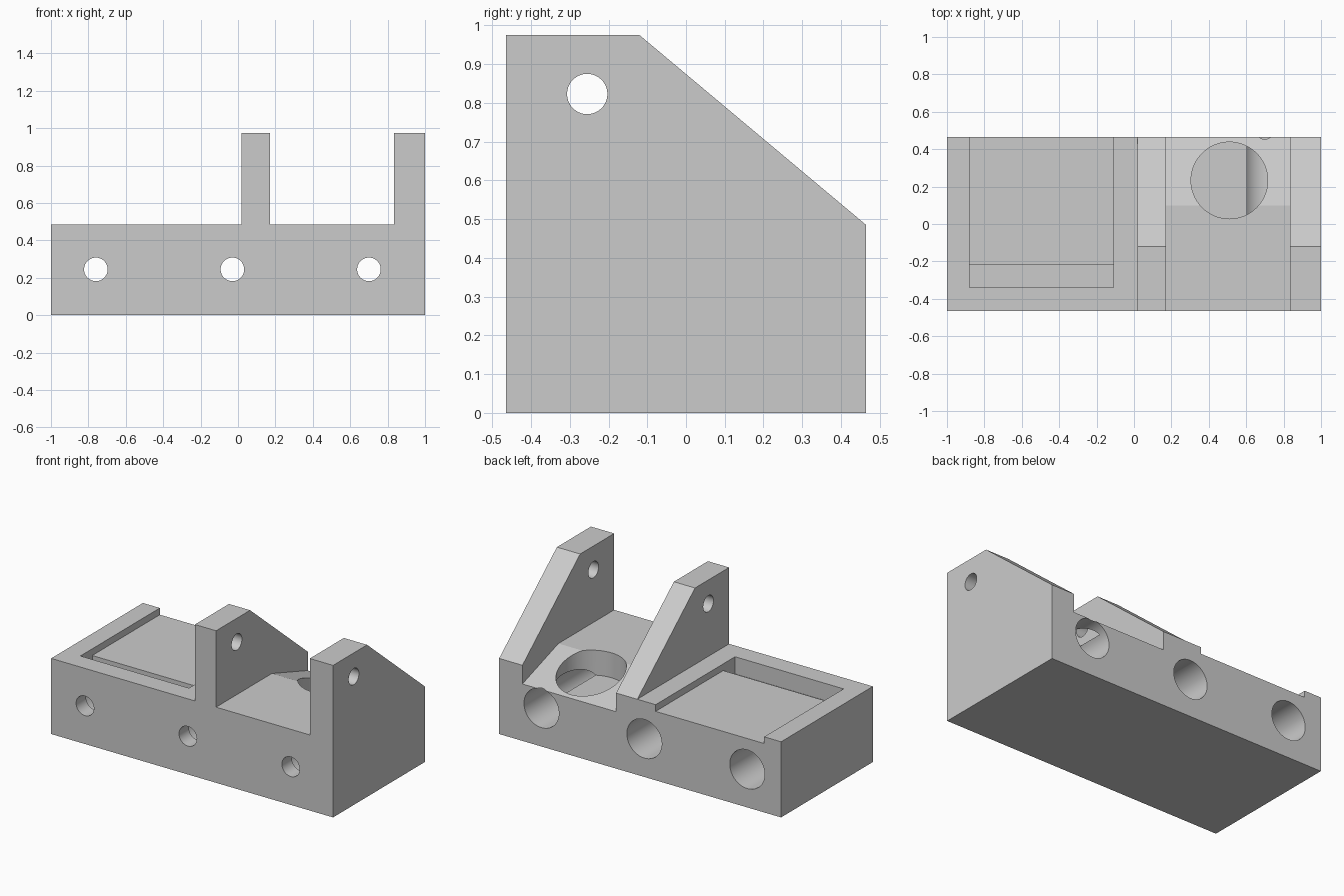
import bpy
import bmesh
import math
from mathutils import Matrix, Vector

default = bpy.data.objects.get("Cube")
if default:
    bpy.data.objects.remove(default, do_unlink=True)

grey = bpy.data.materials.new("plain grey")
grey.use_nodes = True
colour = (0.6, 0.6, 0.6, 1)
grey.diffuse_color = colour
grey.node_tree.nodes["Principled BSDF"].inputs["Base Color"].default_value = colour

HALF_DEPTH = 0.465
DECK = 0.485
HEIGHT = 0.975


def finish(bm, name):
    bmesh.ops.recalc_face_normals(bm, faces=bm.faces)
    mesh = bpy.data.meshes.new(name)
    bm.to_mesh(mesh)
    bm.free()
    obj = bpy.data.objects.new(name, mesh)
    bpy.context.collection.objects.link(obj)
    return obj


def prism(name, profile, x0, x1):
    """Extrude a (y, z) profile along x."""
    bm = bmesh.new()
    face = bm.faces.new([bm.verts.new((x0, y, z)) for y, z in profile])
    moved = bmesh.ops.extrude_face_region(bm, geom=[face])["geom"]
    verts = [v for v in moved if isinstance(v, bmesh.types.BMVert)]
    bmesh.ops.translate(bm, verts=verts, vec=(x1 - x0, 0, 0))
    return finish(bm, name)


def box(name, x0, x1, y0, y1, z0, z1):
    return prism(name, [(y0, z0), (y1, z0), (y1, z1), (y0, z1)], x0, x1)


def cylinder(name, start, end, radius):
    """Round cutter between two points."""
    start, end = Vector(start), Vector(end)
    axis = end - start
    matrix = Matrix.Translation((start + end) / 2) @ axis.to_track_quat("Z", "Y").to_matrix().to_4x4()
    bm = bmesh.new()
    bmesh.ops.create_cone(bm, cap_ends=True, segments=64, radius1=radius,
                          radius2=radius, depth=axis.length, matrix=matrix)
    return finish(bm, name)


# Full-width solid with the sloping bracket outline
body = prism("bracket_block", [(-HALF_DEPTH, 0), (HALF_DEPTH, 0), (HALF_DEPTH, DECK),
                               (-0.12, HEIGHT), (-HALF_DEPTH, HEIGHT)], -1, 1)

# Clear the space beside and between the two upright lugs
cutters = [
    box("deck_cut", -1.1, 0.02, -1, 1, DECK, 2),
    prism("slot_cut", [(-1, DECK), (0.1, DECK), (HALF_DEPTH, 0.365), (1, 0.19),
                       (1, 2), (-1, 2)], 0.17, 0.835),
]

# Shallow tray open at the back, with a deeper groove along its front
cutters.append(box("tray_cut", -0.88, -0.11, -0.34, 1, 0.442, 0.7))
cutters.append(box("groove_cut", -0.88, -0.11, -0.34, -0.22, 0.375, 0.72))

# Round pocket in the slot floor
cutters.append(cylinder("pocket_cut", (0.51, 0.233, 0.325), (0.51, 0.233, 0.8), 0.205))

# Mounting holes, each with a wide counterbore from the back
for x in (-0.76, -0.03, 0.7):
    cutters.append(cylinder("bolt_hole_cut", (x, -1, 0.245), (x, 0, 0.245), 0.063))
    cutters.append(cylinder("counterbore_cut", (x, -0.365, 0.245), (x, 1, 0.245), 0.124))

# Pivot hole through both lugs
cutters.append(cylinder("pivot_hole_cut", (-0.5, -0.255, 0.823), (1.5, -0.255, 0.823), 0.052))

bpy.context.view_layer.objects.active = body
for cutter in cutters:
    cutter.hide_render = True
    mod = body.modifiers.new(cutter.name, "BOOLEAN")
    mod.operation = "DIFFERENCE"
    mod.solver = "EXACT"
    mod.object = cutter
    bpy.ops.object.modifier_apply(modifier=mod.name)
    bpy.data.objects.remove(cutter, do_unlink=True)

# Surface finish
body.data.materials.clear()
body.data.materials.append(grey)
for face in body.data.polygons:
    face.material_index = 0
bpy.ops.object.select_all(action="DESELECT")
body.select_set(True)
bpy.ops.object.shade_smooth_by_angle(angle=math.radians(15))
